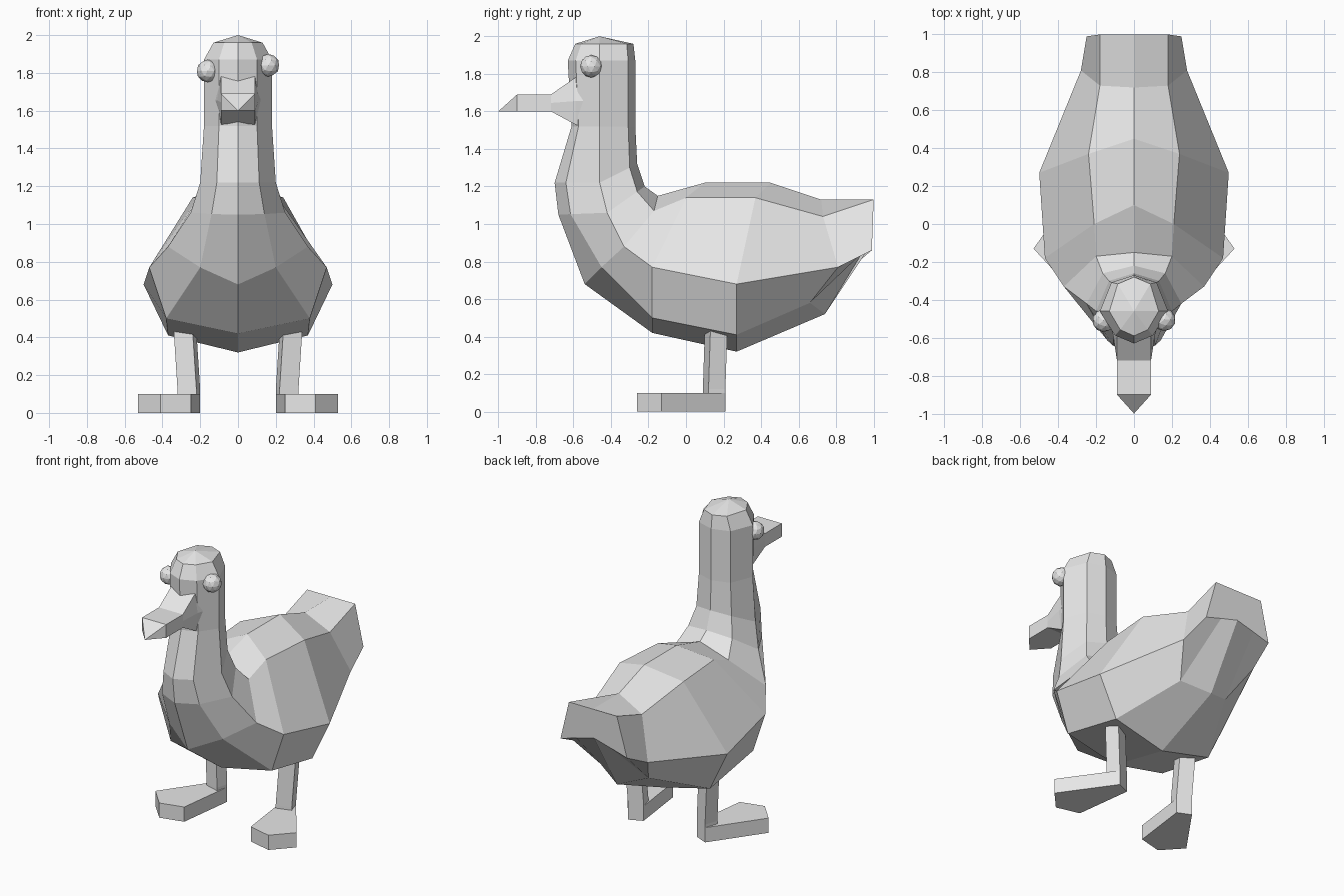
import bpy, bmesh
from mathutils import Vector

if "Cube" in bpy.data.objects:
    bpy.data.objects.remove(bpy.data.objects["Cube"])

grey = bpy.data.materials.new("plain_grey")
grey.diffuse_color = (0.8, 0.8, 0.8, 1)
grey.use_nodes = True
grey.node_tree.nodes["Principled BSDF"].inputs["Base Color"].default_value = grey.diffuse_color


def finish(name, bm):
    bmesh.ops.recalc_face_normals(bm, faces=bm.faces[:])
    mesh = bpy.data.meshes.new(name)
    bm.to_mesh(mesh)
    bm.free()
    mesh.materials.append(grey)
    obj = bpy.data.objects.new(name, mesh)
    bpy.context.collection.objects.link(obj)
    return obj


def loft(name, rings, tip_start=None, tip_end=None):
    """Skin closed rings; each end is a flat cap or a fan to a tip point."""
    bm = bmesh.new()
    loops = [[bm.verts.new(p) for p in r] for r in rings]
    n = len(loops[0])
    for a, b in zip(loops, loops[1:]):
        for i in range(n):
            j = (i + 1) % n
            bm.faces.new((a[i], a[j], b[j], b[i]))
    for loop, tip in ((loops[0], tip_start), (loops[-1], tip_end)):
        if tip:
            t = bm.verts.new(tip)
            for i in range(n):
                bm.faces.new((loop[i], loop[(i + 1) % n], t))
        else:
            bm.faces.new(loop)
    return finish(name, bm)


def ring8(top, upper, side, lower, bottom):
    """Half section, with (y, z) ends on the centre line -> mirrored ring of 8."""
    mids = [upper, side, lower]
    flipped = [(-x, y, z) for x, y, z in reversed(mids)]
    return [(0, *top)] + mids + [(0, *bottom)] + flipped


def neck_ring(back, side, front):
    """Octagonal section whose corners follow from its back, side and front."""
    def corner(end, width, t):
        return (side[0] * width, *Vector(end).lerp(Vector(side[1:]), t))
    return ring8(back, corner(back, .66, .2), side, corner(front, .56, .25), front)


# Head and neck, from the crown down
neck = [neck_ring((back, z), (w, -.46, z), (front, z)) for z, w, back, front in (
    (1.96, .13, -.28, -.59), (1.87, .18, -.27, -.63), (1.52, .18, -.27, -.61))]
neck += [neck_ring((-.26, 1.32), (.20, -.46, 1.22), (-.70, 1.22)),
         neck_ring((-.22, 1.20), (.25, -.42, 1.06), (-.68, 1.05))]

# Breast, back and tail
trunk = [
    ring8((-.15, 1.15), (.20, -.17, 1.07), (.37, -.33, .88), (.20, -.45, .77), (-.54, .68)),
    ring8((.10, 1.22), (.21, .00, 1.14), (.47, -.18, .77), (.38, -.18, .50), (-.18, .42)),
    ring8((.45, 1.22), (.24, .37, 1.14), (.50, .27, .68), (.37, .27, .41), (.27, .32)),
    ring8((.72, 1.13), (.18, .73, 1.04), (.28, .81, .77), (.18, .66, .58), (.74, .52)),
    ring8((1.0, 1.13), (.18, 1.0, 1.13), (.25, .99, .86), (.13, .99, .895), (.99, .93)),
]
loft("body", neck + trunk, tip_start=(0, -.46, 2.0))


# Beak: flared base, flat bill and a wedge tip
def bill_ring(y, w, mid_w, low, high):
    mid = (low + high) / 2
    return [(-w, y, high), (w, y, high), (mid_w, y, mid),
            (w, y, low), (-w, y, low), (-mid_w, y, mid)]


loft("beak", [bill_ring(-.55, .09, .12, 1.52, 1.79),
              bill_ring(-.59, .09, .11, 1.53, 1.78),
              bill_ring(-.72, .09, .09, 1.60, 1.69),
              bill_ring(-.90, .09, .09, 1.60, 1.69)], tip_end=(0, -1.0, 1.60))

# Eyes: small faceted balls, one set slightly lower
for name, pos in (("left_eye", (-.16, -.51, 1.81)), ("right_eye", (.16, -.505, 1.84))):
    bm = bmesh.new()
    bmesh.ops.create_icosphere(bm, subdivisions=2, radius=.06)
    bmesh.ops.translate(bm, verts=bm.verts[:], vec=Vector(pos))
    finish(name, bm)

# Legs and splayed feet, mirrored left and right
leg = [(.20, .17), (.29, .21), (.32, .12), (.22, .09)]
foot = leg[:2] + [(.53, -.13), (.41, -.26), (.25, -.22)]
for side, s in (("left", -1), ("right", 1)):
    def outline(points, z, dx=0, dy=0):
        return [(s * (x + dx), y + dy, z) for x, y in points]
    loft(side + "_leg", [outline(leg, .05), outline(leg, .12), outline(leg, .43, .02, .01)])
    loft(side + "_foot", [outline(foot, 0), outline(foot, .10)])
